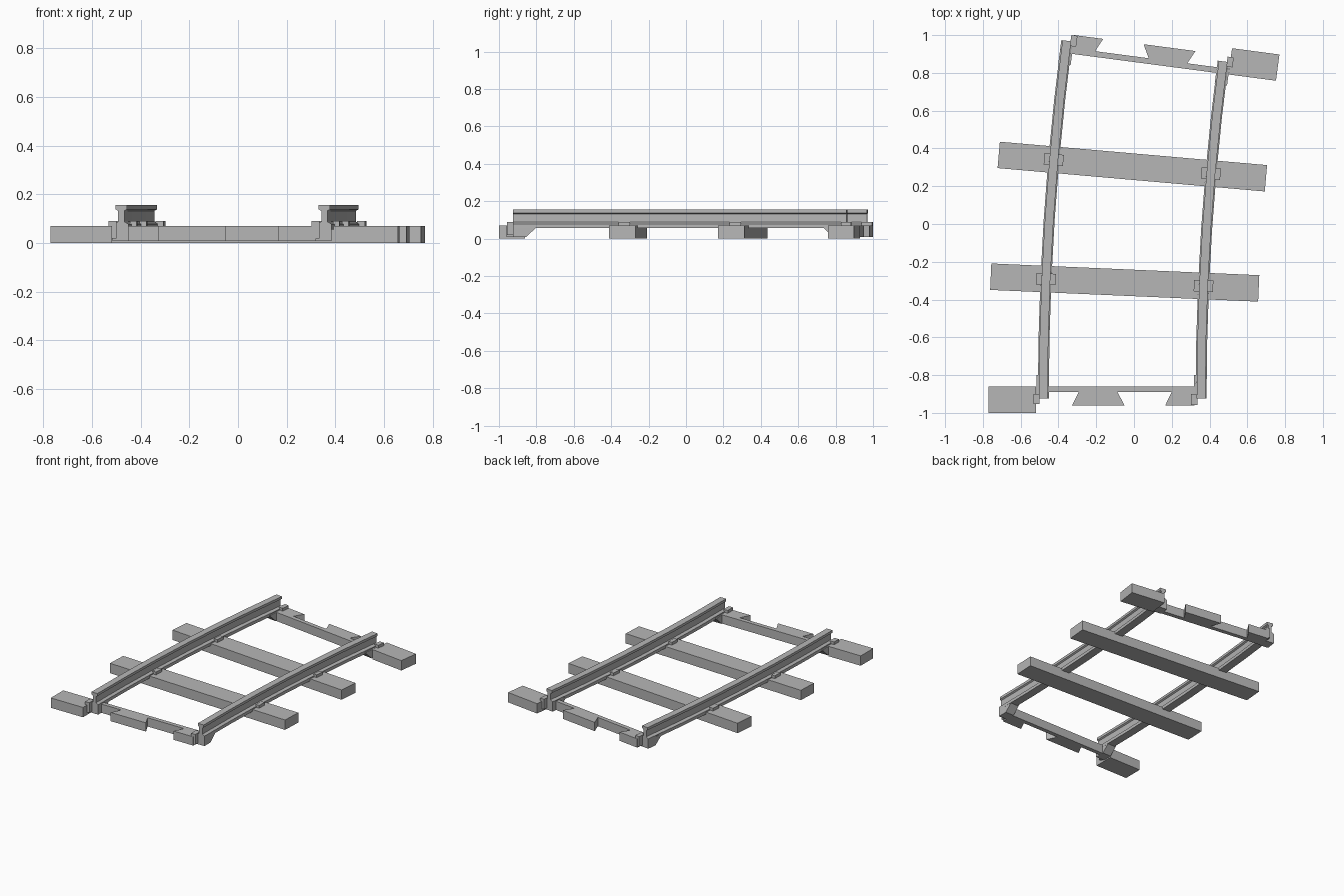
import bpy
import bmesh
from math import radians, sin, cos
from mathutils import Matrix, Vector

cube = bpy.data.objects.get("Cube")
if cube:
    bpy.data.objects.remove(cube)

RADIUS = 14.1          # centre line radius
SWEEP = radians(7.5)   # total bend
START = Vector((-0.0625, -0.925, 0))
GAUGE = 0.4175         # rail offset from the centre line
TOP = 0.07             # sleeper top

grey = bpy.data.materials.new("light grey")
grey.use_nodes = True
grey.diffuse_color = (0.47, 0.47, 0.47, 1)
grey.node_tree.nodes["Principled BSDF"].inputs["Base Color"].default_value = grey.diffuse_color


def frame(t):
    """Placement on the track curve at fraction t."""
    a = SWEEP * t
    pos = START + Vector((RADIUS * (1 - cos(a)), RADIUS * sin(a), 0))
    return Matrix.Translation(pos) @ Matrix.Rotation(-a, 4, 'Z')


def loft(name, rings):
    """Closed solid through a list of matching rings."""
    bm = bmesh.new()
    loops = [[bm.verts.new(p) for p in ring] for ring in rings]
    for a, b in zip(loops, loops[1:]):
        for i in range(len(a)):
            j = (i + 1) % len(a)
            bm.faces.new((a[i], a[j], b[j], b[i]))
    bm.faces.new(loops[0])
    bm.faces.new(loops[-1])
    bmesh.ops.recalc_face_normals(bm, faces=bm.faces)
    mesh = bpy.data.meshes.new(name)
    bm.to_mesh(mesh)
    bm.free()
    mesh.materials.append(grey)
    obj = bpy.data.objects.new(name, mesh)
    bpy.context.collection.objects.link(obj)
    return obj


def prism(name, outline, z0, z1, place):
    return loft(name, [[place @ Vector((x, y, z)) for x, y in outline] for z in (z0, z1)])


def box(name, x0, x1, y0, y1, z0, z1, place):
    return prism(name, [(x0, y0), (x1, y0), (x1, y1), (x0, y1)], z0, z1, place)


# Curved rails: foot, web and head swept along the bend
half = [(0.029, 0.056), (0.029, 0.078), (0.0125, 0.088),
        (0.0125, 0.132), (0.023, 0.138), (0.023, 0.156)]
section = half + [(-x, z) for x, z in reversed(half)]
STEPS = 6
for side, label in ((-1, "right"), (1, "left")):
    loft(label + "_rail", [[frame(i / STEPS) @ Vector((side * GAUGE + x, 0, z)) for x, z in section]
                           for i in range(STEPS + 1)])

# Middle sleepers with rail clips
for n, t in enumerate((1 / 3, 2 / 3), 1):
    place = frame(t)
    box(f"sleeper_{n}", -0.71, 0.71, -0.07, 0.07, 0, TOP, place)
    for side in (-1, 1):
        for edge in (-1, 1):
            x = side * GAUGE + edge * 0.037
            box("rail_clip", x - 0.014, x + 0.014, -0.03, 0.03, TOP - 0.01, 0.09, place)

# Interlocking end sleepers, the same at both ends after a half turn
LOW = 0.008
for label, place in (("front", frame(0)),
                     ("back", frame(1) @ Matrix.Rotation(radians(180), 4, 'Z'))):
    box(label + "_end_block", -0.708, -0.455, -0.075, 0.065, 0, TOP, place)
    box(label + "_cross_bar", -0.40, 0.40, 0.035, 0.065, LOW, TOP, place)
    prism(label + "_dovetail", [(-0.23, 0.036), (-0.265, -0.035), (0.012, -0.035), (-0.025, 0.036)],
          LOW, TOP, place)
    prism(label + "_half_dovetail", [(0.262, 0.036), (0.228, -0.035), (0.383, -0.035), (0.383, 0.036)],
          LOW, TOP, place)
    # Sloped foot under each rail end, and one clip on its outer or inner edge
    for side in (-1, 1):
        x = side * GAUGE
        slope = [(0, LOW), (0.07, LOW), (0.125, 0.06), (0.125, TOP), (0, TOP)]
        loft(label + "_rail_foot", [[place @ Vector((x + dx, y, z)) for y, z in slope]
                                    for dx in (-0.037, 0.029)])
        box(label + "_end_clip", x - 0.053, x - 0.02, -0.028 if side < 0 else -0.033, 0.025,
            LOW + 0.01, 0.09, place)
